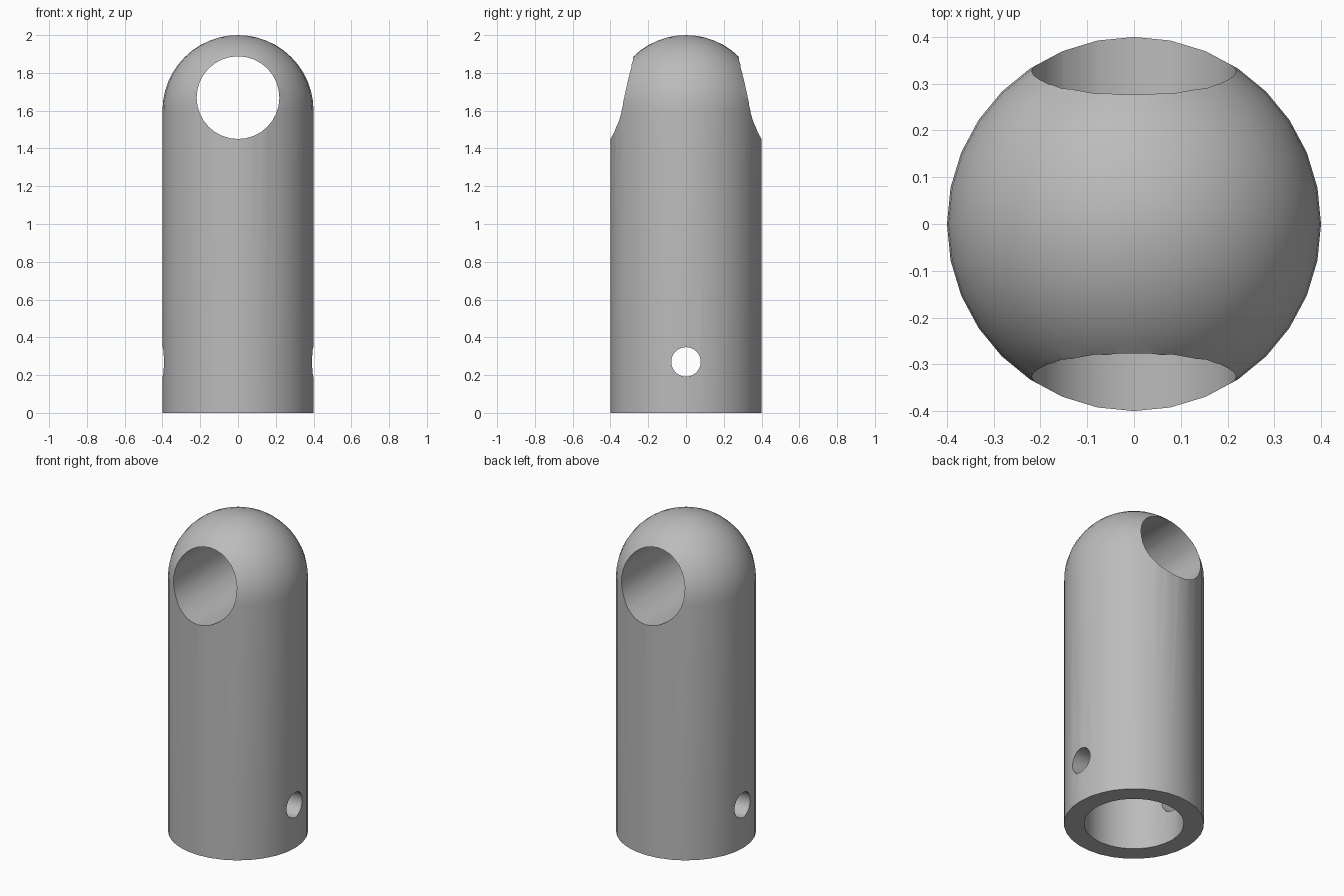
import bpy, bmesh
from math import pi, sin, cos, radians
from mathutils import Matrix

old = bpy.data.objects.get("Cube")
if old:
    bpy.data.objects.remove(old, do_unlink=True)

SIDES = 32
RADIUS, SHOULDER = 0.4, 1.6
BORE_RADIUS, BORE_DEPTH = 0.285, 0.73

grey = bpy.data.materials.new("plain grey")
grey.use_nodes = True
colour = (0.5, 0.5, 0.5, 1)
grey.diffuse_color = colour
grey.node_tree.nodes["Principled BSDF"].inputs["Base Color"].default_value = colour


def make_object(name, bm):
    bmesh.ops.recalc_face_normals(bm, faces=bm.faces)
    mesh = bpy.data.meshes.new(name)
    bm.to_mesh(mesh)
    bm.free()
    mesh.materials.append(grey)
    obj = bpy.data.objects.new(name, mesh)
    bpy.context.collection.objects.link(obj)
    return obj


def lathe(name, profile):
    bm = bmesh.new()
    verts = [bm.verts.new((r, 0, z)) for r, z in profile]
    edges = [bm.edges.new(pair) for pair in zip(verts, verts[1:])]
    bmesh.ops.spin(bm, geom=verts + edges, cent=(0, 0, 0), axis=(0, 0, 1),
                   angle=2 * pi, steps=SIDES, use_duplicate=False)
    bmesh.ops.remove_doubles(bm, verts=bm.verts, dist=1e-4)
    return make_object(name, bm)


def drill(target, name, radius, height, axis):
    """Cut a round hole straight through the target along an axis."""
    bm = bmesh.new()
    place = Matrix.Translation((0, 0, height)) @ Matrix.Rotation(pi / 2, 4, axis)
    bmesh.ops.create_cone(bm, cap_ends=True, segments=SIDES, radius1=radius,
                          radius2=radius, depth=1.2, matrix=place)
    cutter = make_object(name, bm)
    cutter.hide_render = True
    mod = target.modifiers.new(name, "BOOLEAN")
    mod.operation, mod.solver, mod.object = "DIFFERENCE", "EXACT", cutter
    bpy.context.view_layer.objects.active = target
    bpy.ops.object.modifier_apply(modifier=mod.name)
    bpy.data.objects.remove(cutter, do_unlink=True)


# Domed post with a blind bore in its base
dome = [(RADIUS * cos(i * pi / 24), SHOULDER + RADIUS * sin(i * pi / 24))
        for i in range(12)]
post = lathe("domed_post", [(0, BORE_DEPTH), (BORE_RADIUS, BORE_DEPTH),
                            (BORE_RADIUS, 0), (RADIUS, 0)]
             + dome + [(0, SHOULDER + RADIUS)])

# Eye through the dome front to back, and pin hole side to side
drill(post, "eye_cutter", 0.219, 1.669, "X")
drill(post, "pin_cutter", 0.078, 0.27, "Y")

# Smooth walls with crisp rims
bpy.ops.object.select_all(action="DESELECT")
post.select_set(True)
bpy.context.view_layer.objects.active = post
bpy.ops.object.shade_smooth_by_angle(angle=radians(30))
